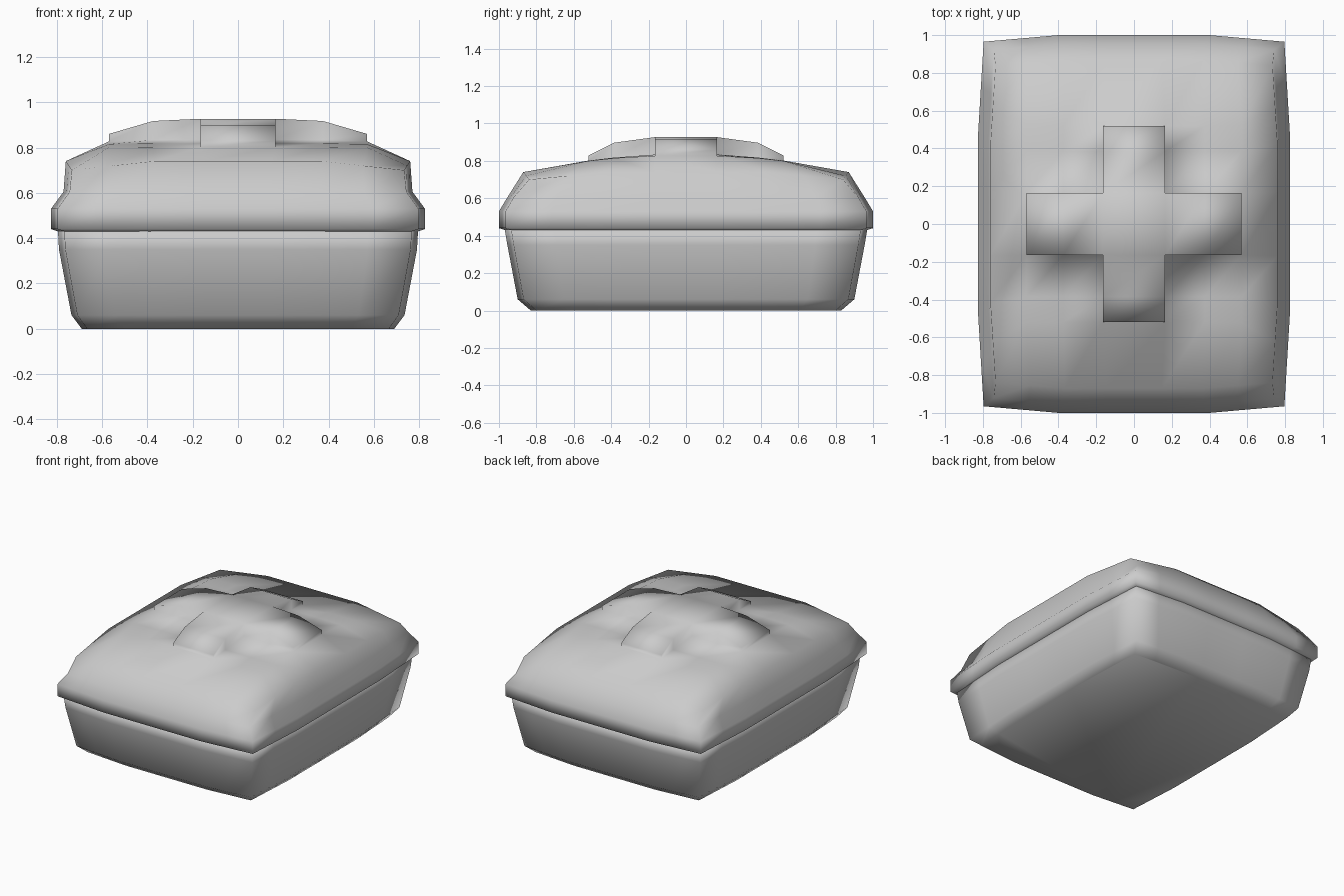
import bpy
import bmesh
from math import hypot

cube = bpy.data.objects.get("Cube")
if cube:
    bpy.data.objects.remove(cube)

grey = bpy.data.materials.new("plain grey")
grey.use_nodes = True
grey.diffuse_color = (0.6, 0.6, 0.6, 1)
grey.node_tree.nodes["Principled BSDF"].inputs["Base Color"].default_value = (0.6, 0.6, 0.6, 1)


def mirrored(values):
    return [-v for v in reversed(values)] + values


FRACTIONS = mirrored([0.2, 0.5, 0.75, 1])
N = len(FRACTIONS)

# Perimeter of an N by N lattice, counter-clockwise from the front right corner
LOOP = ([(i, 0) for i in range(N - 1)] + [(N - 1, j) for j in range(N - 1)]
        + [(i, N - 1) for i in range(N - 1, 0, -1)] + [(0, j) for j in range(N - 1, 0, -1)])


def pull(f):
    """How far a point lies towards the corner of its side."""
    return max(0, abs(f) - 0.5) * 2


def ring(bm, hx, hy, z, inset=0.035, drop=0):
    """Rectangle with gently bowed sides and lowered corners."""
    verts = []
    for i, j in LOOP:
        u, v = FRACTIONS[i], FRACTIONS[j]
        x = hx * u * (1 - inset * pull(v))
        y = hy * v * (1 - inset * pull(u))
        verts.append(bm.verts.new((x, y, z - drop * pull(u) * pull(v))))
    return verts


def loft(bm, rings):
    for low, high in zip(rings, rings[1:]):
        for k in range(len(low)):
            n = (k + 1) % len(low)
            bm.faces.new((low[k], low[n], high[n], high[k]))


def finish(bm, name):
    bmesh.ops.recalc_face_normals(bm, faces=bm.faces)
    for face in bm.faces:
        face.smooth = True
    mesh = bpy.data.meshes.new(name)
    bm.to_mesh(mesh)
    bm.free()
    mesh.materials.append(grey)
    obj = bpy.data.objects.new(name, mesh)
    bpy.context.collection.objects.link(obj)


# Tapered base with a chamfered foot
bm = bmesh.new()
rings = [ring(bm, hx, hy, z) for hx, hy, z in
         [(0.69, 0.83, 0), (0.735, 0.9, 0.06), (0.79, 0.955, 0.35), (0.795, 0.97, 0.44)]]
loft(bm, rings)
bm.faces.new(rings[0][::-1])
bm.faces.new(rings[-1])
finish(bm, "base")

# Lid sides: underside, flat rim, shoulder, upper edge
bm = bmesh.new()
rings = [ring(bm, 0.78, 0.95, 0.425),
         ring(bm, 0.825, 1, 0.44),
         ring(bm, 0.825, 1, 0.53),
         ring(bm, 0.77, 0.955, 0.605),
         ring(bm, 0.76, 0.87, 0.74, drop=0.04)]
loft(bm, rings)
bm.faces.new(rings[0][::-1])

# Domed lid top, on a lattice that follows the outline of the cross
xs = mirrored([0.165, 0.375, 0.57, 0.76])
ys = mirrored([0.165, 0.385, 0.52, 0.87])
fall_x = [0, 0.004, 0.012, 0.1]
fall_y = [0.005, 0.022, 0.038, 0.1]
fall_x, fall_y = fall_x[::-1] + fall_x, fall_y[::-1] + fall_y
lattice = dict(zip(LOOP, rings[-1]))
for i in range(1, N - 1):
    for j in range(1, N - 1):
        z = 0.84 - hypot(fall_x[i], fall_y[j])
        lattice[i, j] = bm.verts.new((xs[i], ys[j], z))
cross = []
for i in range(N - 1):
    for j in range(N - 1):
        face = bm.faces.new([lattice[c] for c in
                             ((i, j), (i + 1, j), (i + 1, j + 1), (i, j + 1))])
        inner = 0 < i < N - 2 and 0 < j < N - 2
        if inner and N // 2 - 1 in (i, j):
            cross.append(face)

# Raised cross handle, with arms sloping down to their ends
raised = bmesh.ops.extrude_face_region(bm, geom=cross)
bmesh.ops.delete(bm, geom=cross, context="FACES_ONLY")
for vert in [g for g in raised["geom"] if isinstance(g, bmesh.types.BMVert)]:
    x, y = abs(vert.co.x), abs(vert.co.y)
    if x > 0.5:
        vert.co.z = 0.86
    elif x > 0.3:
        vert.co.z = 0.917
    elif y > 0.5:
        vert.co.z = 0.83
    elif y > 0.3:
        vert.co.z = 0.897
    else:
        vert.co.z = 0.927
# Remove lattice points left loose under the handle
bmesh.ops.delete(bm, geom=[v for v in bm.verts if not v.link_faces], context="VERTS")
bmesh.ops.delete(bm, geom=[e for e in bm.edges if not e.link_faces], context="EDGES")
finish(bm, "lid_with_cross_handle")
